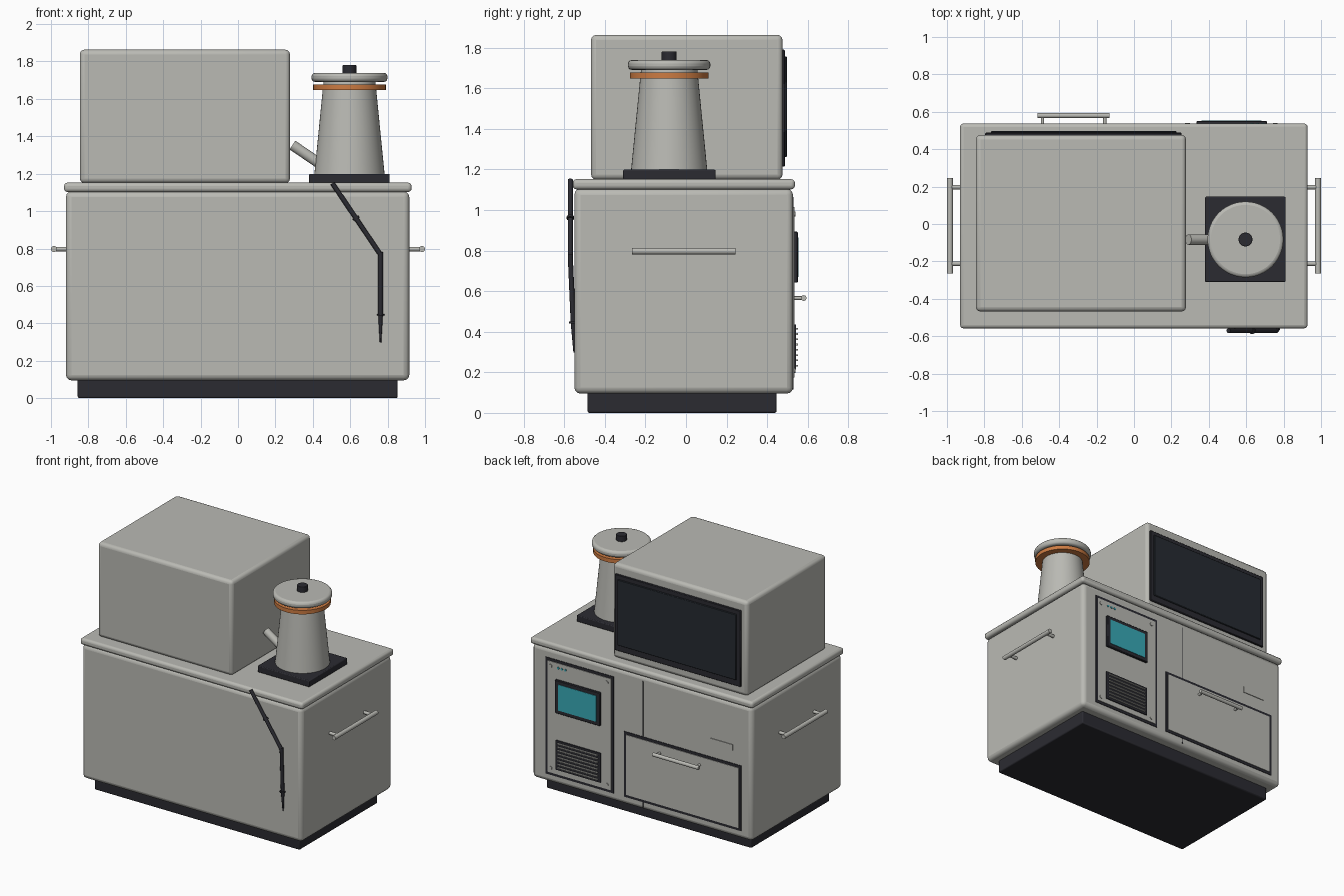
import bpy, bmesh
from math import radians
from mathutils import Vector

old = bpy.data.objects.get("Cube")
if old:
    bpy.data.objects.remove(old)


def material(name, r, g, b):
    m = bpy.data.materials.new(name)
    m.use_nodes = True
    m.diffuse_color = (r, g, b, 1)
    m.node_tree.nodes["Principled BSDF"].inputs["Base Color"].default_value = (r, g, b, 1)
    return m


GRAY = material("warm gray", 0.49, 0.49, 0.455)
DARK = material("charcoal", 0.024, 0.024, 0.031)
GLASS = material("dark glass", 0.019, 0.024, 0.031)
ORANGE = material("orange", 0.61, 0.20, 0.055)
CYAN = material("screen cyan", 0.04, 0.40, 0.47)


def finish(name, bm, mat, bevel=0, segments=3):
    mesh = bpy.data.meshes.new(name)
    bm.to_mesh(mesh)
    bm.free()
    mesh.materials.append(mat)
    ob = bpy.data.objects.new(name, mesh)
    bpy.context.collection.objects.link(ob)
    if bevel:
        mod = ob.modifiers.new("rounded edges", 'BEVEL')
        mod.width, mod.segments = bevel, segments
        mod.limit_method = 'ANGLE'
    bpy.ops.object.select_all(action='DESELECT')
    bpy.context.view_layer.objects.active = ob
    ob.select_set(True)
    bpy.ops.object.shade_smooth_by_angle(angle=radians(35))
    return ob


def box(name, mat, xs, ys, zs, bevel=0, segments=3):
    """Box spanning the given x, y and z ranges."""
    bm = bmesh.new()
    bmesh.ops.create_cube(bm, size=1)
    for v in bm.verts:
        v.co = [r[0] if c < 0 else r[1] for c, r in zip(v.co, (xs, ys, zs))]
    return finish(name, bm, mat, bevel, segments)


def rod(name, mat, a, b, r1, r2=None, sides=20, bevel=0):
    """Round bar or cone from a to b."""
    a, b = Vector(a), Vector(b)
    bm = bmesh.new()
    bmesh.ops.create_cone(bm, cap_ends=True, segments=sides, radius1=r1,
                          radius2=r1 if r2 is None else r2, depth=(b - a).length)
    turn = Vector((0, 0, 1)).rotation_difference(b - a).to_matrix()
    for v in bm.verts:
        v.co = turn @ v.co + (a + b) / 2
    return finish(name, bm, mat, bevel)


# Cabinet
box("plinth", DARK, (-0.857, 0.853), (-0.485, 0.446), (0, 0.11), 0.008, 2)
box("cabinet", GRAY, (-0.92, 0.916), (-0.55, 0.527), (0.095, 1.105), 0.03)
box("worktop", GRAY, (-0.93, 0.928), (-0.558, 0.537), (1.102, 1.152), 0.018)

# Oven on the worktop, with its door at the back
box("oven_body", GRAY, (-0.846, 0.278), (-0.468, 0.476), (1.15, 1.863), 0.025)
box("oven_door_frame", DARK, (-0.796, 0.254), (0.47, 0.488), (1.215, 1.79), 0.004, 1)
box("oven_door_glass", GLASS, (-0.764, 0.226), (0.48, 0.497), (1.262, 1.757), 0.003, 1)

# Side handles
for side, s in (("left", 1), ("right", -1)):
    rod(side + "_handle_bar", GRAY, (s * 0.984, -0.265, 0.797), (s * 0.984, 0.245, 0.797), 0.016)
    for end, y in (("front", -0.212), ("back", 0.197)):
        rod(f"{side}_handle_{end}_post", GRAY, (s * 0.90, y, 0.797), (s * 0.984, y, 0.797), 0.012)

# Pot on its stand
PX, PY = 0.596, -0.083
box("pot_stand", DARK, (0.38, 0.811), (-0.31, 0.146), (1.15, 1.199), 0.006, 2)


def pot_part(name, mat, z1, z2, r1, r2=None, bevel=0):
    rod(name, mat, (PX, PY, z1), (PX, PY, z2), r1, r2, 48, bevel)


pot_part("pot_body", GRAY, 1.195, 1.70, 0.188, 0.138)
pot_part("pot_ring", ORANGE, 1.647, 1.677, 0.194)
pot_part("pot_lid", GRAY, 1.691, 1.739, 0.203, bevel=0.018)
pot_part("pot_knob", DARK, 1.735, 1.781, 0.037, bevel=0.004)
rod("pot_spout", GRAY, (0.291, PY, 1.353), (0.46, PY, 1.238), 0.028)

# Cable hanging down the front, ending in a probe
path = [(0.505, -0.570, 1.148), (0.762, -0.570, 0.767), (0.762, -0.556, 0.447), (0.762, -0.551, 0.297)]
rod("cable_upper", DARK, path[0], path[1], 0.0125)
rod("cable_elbow", DARK, (0.762, -0.570, 0.78), (0.762, -0.570, 0.755), 0.0125)
rod("cable_lower", DARK, path[1], path[2], 0.0125)
rod("probe_tip", DARK, path[2], path[3], 0.0125, 0.004)
rod("cable_clip", DARK, (0.628, -0.570, 0.967), (0.635, -0.570, 0.957), 0.018)
rod("probe_collar", DARK, (0.762, -0.556, 0.451), (0.762, -0.556, 0.441), 0.02)


# Back fittings: plates standing on the cabinet's back face
def plate(name, mat, xs, zs, top, bevel=0):
    return box(name, mat, xs, (0.515, 0.527 + top), zs, bevel, 1)


def stud(name, mat, x, z, r, top):
    rod(name, mat, (x, 0.52, z), (x, 0.527 + top, z), r, sides=16)


# Control panel
plate("panel_border", DARK, (0.232, 0.80), (0.155, 1.035), 0.004)
plate("panel_face", GRAY, (0.25, 0.782), (0.175, 1.015), 0.008)
plate("screen_bezel", DARK, (0.334, 0.71), (0.642, 0.893), 0.024, 0.004)
plate("screen", CYAN, (0.362, 0.682), (0.67, 0.865), 0.027)
for i, x in enumerate((0.69, 0.66, 0.63)):
    stud(f"indicator_light_{i + 1}", CYAN, x, 0.98, 0.008, 0.013)
for x in (0.286, 0.755):
    for z in (0.21, 0.98):
        stud("panel_screw", GRAY, x, z, 0.013, 0.013)

# Ventilation grille
plate("grille_plate", DARK, (0.334, 0.71), (0.213, 0.435), 0.016)
for i in range(8):
    z = 0.233 + i * 0.026
    plate(f"grille_slat_{i + 1}", GRAY, (0.355, 0.69), (z - 0.004, z + 0.004), 0.025)

# Drawer, seam and label plate
plate("cabinet_seam", DARK, (-0.013, -0.007), (0.115, 1.065), 0.002)
plate("drawer_border", DARK, (-0.832, 0.147), (0.155, 0.648), 0.004)
plate("drawer_face", GRAY, (-0.812, 0.127), (0.175, 0.628), 0.008)
plate("label_plate", GRAY, (-0.76, -0.575), (0.745, 0.789), 0.005)
rod("drawer_handle_bar", GRAY, (-0.515, 0.58, 0.566), (-0.132, 0.58, 0.566), 0.014)
for x in (-0.489, -0.156):
    rod("drawer_handle_post", GRAY, (x, 0.52, 0.566), (x, 0.58, 0.566), 0.009)
